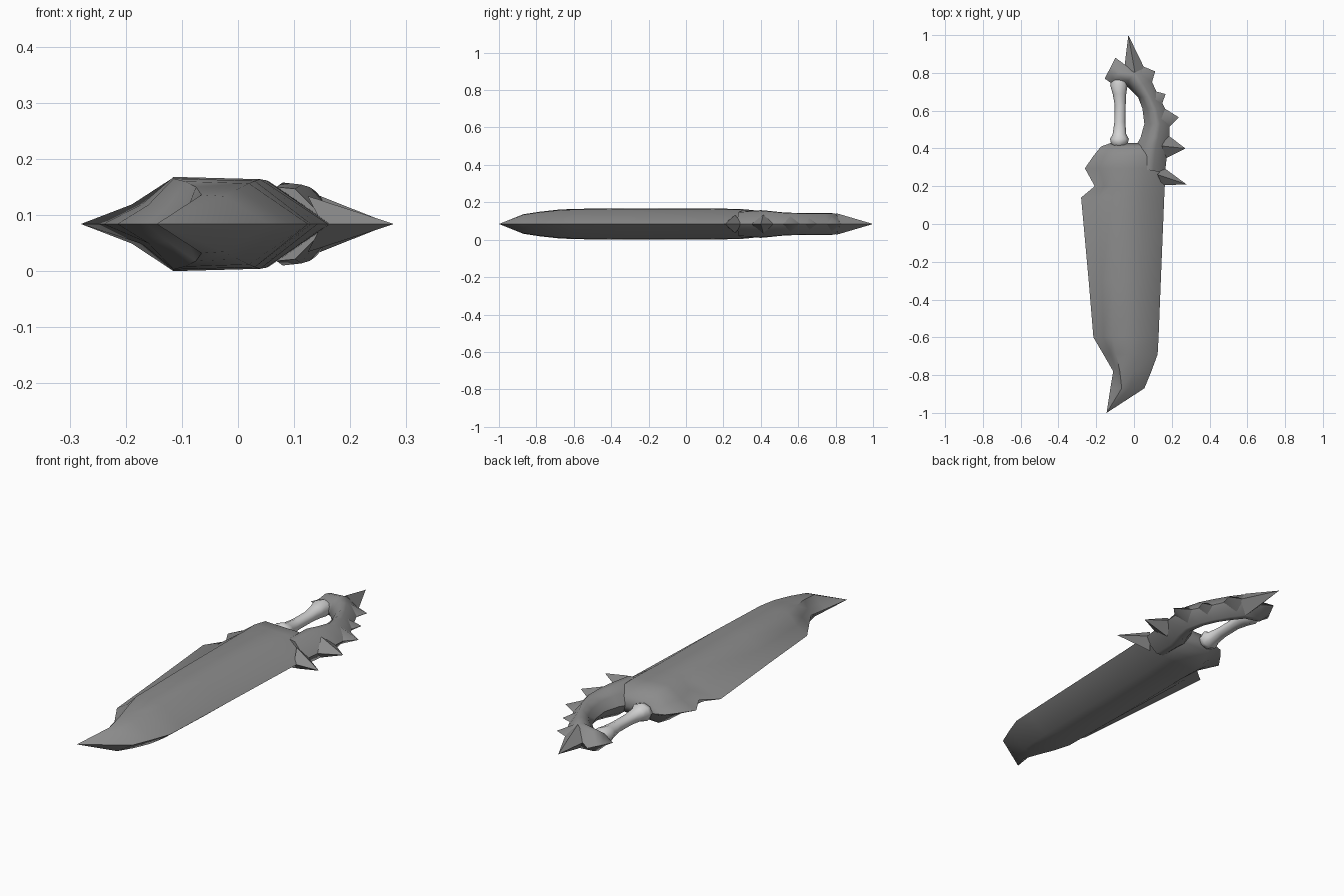
import bpy, bmesh, math
from mathutils import Vector

MID = 0.084  # height of the flat symmetry plane


def material(name, rgb):
    m = bpy.data.materials.new(name)
    m.diffuse_color = (*rgb, 1)
    return m


STEEL = material("dark grey", (0.26, 0.26, 0.26))
BONE = material("pale grey", (0.68, 0.68, 0.68))


def finish(name, bm, mat, angle=60):
    bmesh.ops.remove_doubles(bm, verts=bm.verts, dist=0.0005)
    bmesh.ops.recalc_face_normals(bm, faces=bm.faces)
    me = bpy.data.meshes.new(name)
    bm.to_mesh(me)
    bm.free()
    me.materials.append(mat)
    ob = bpy.data.objects.new(name, me)
    bpy.context.collection.objects.link(ob)
    bpy.ops.object.select_all(action='DESELECT')
    ob.select_set(True)
    bpy.context.view_layer.objects.active = ob
    bpy.ops.object.shade_smooth_by_angle(angle=math.radians(angle))
    return ob


def loft(name, rings, mat, angle=60):
    """Skin a list of closed rings of equal length and cap both ends."""
    bm = bmesh.new()
    vs = [[bm.verts.new(p) for p in r] for r in rings]
    n = len(vs[0])
    for a, b in zip(vs, vs[1:]):
        for i in range(n):
            j = (i + 1) % n
            bm.faces.new((a[i], a[j], b[j], b[i]))
    bm.faces.new(vs[0])
    bm.faces.new(vs[-1][::-1])
    bmesh.ops.dissolve_degenerate(bm, dist=0.0005, edges=bm.edges)
    return finish(name, bm, mat, angle)


def section(points):
    """Mirror (x, y, height) points, running edge to edge, across the middle plane."""
    top = [(x, y, MID + h) for x, y, h in points]
    bottom = [(x, y, MID - h) for x, y, h in points[-2:0:-1]]
    return top + bottom


# Blade: y, left edge, left ridge, right ridge, right edge, half thickness
blade_rows = [
    (-1.00, -0.145, -0.145, -0.145, -0.145, 0),
    (-0.87, -0.125, -0.065, -0.025, 0.055, 0.052),
    (-0.78, -0.110, -0.075, 0.000, 0.092, 0.066),
    (-0.69, -0.162, -0.095, 0.020, 0.125, 0.076),
    (-0.60, -0.215, -0.115, 0.030, 0.130, 0.081),
    (-0.30, -0.240, -0.115, 0.040, 0.142, 0.084),
    (0.14, -0.280, -0.115, 0.045, 0.160, 0.083),
    (0.20, -0.208, -0.115, 0.050, 0.163, 0.082),
    (0.295, -0.260, -0.120, 0.055, 0.166, 0.080),
    (0.36, -0.215, -0.110, 0.060, 0.166, 0.074),
    (0.41, -0.175, -0.100, 0.055, 0.150, 0.040),
    (0.43, -0.120, -0.080, 0.030, 0.100, 0),
]
rings = []
for y, l, a, b, r, h in blade_rows:
    rings.append(section([(l, y, 0), (l + (a - l) * 0.55, y, h * 0.42), (a, y, h),
                          (b, y, h * 0.95), (r, y, 0)]))
loft("blade", rings, STEEL)

# Knuckle guard curving into the pommel: inner x, y, outer x, y, half thickness
guard_rows = [
    (0.000, 0.300, 0.164, 0.270, 0.066),
    (0.010, 0.415, 0.176, 0.380, 0.074),
    (0.034, 0.455, 0.186, 0.455, 0.069),
    (0.055, 0.530, 0.190, 0.530, 0.061),
    (0.045, 0.610, 0.165, 0.610, 0.059),
    (0.022, 0.670, 0.128, 0.680, 0.058),
    (-0.020, 0.712, 0.092, 0.760, 0.058),
    (-0.050, 0.740, 0.045, 0.835, 0.058),
    (-0.120, 0.745, -0.050, 0.845, 0.048),
    (-0.155, 0.770, -0.098, 0.880, 0),
]
rings = []
for ix, iy, ox, oy, h in guard_rows:
    pts = [(ix + (ox - ix) * t, iy + (oy - iy) * t, h * k)
           for t, k in ((0, 0), (0.2, 0.62), (0.42, 1), (0.62, 0.95), (1, 0))]
    rings.append(section(pts))
loft("guard", rings, STEEL)


def spike(name, a, b, tip, depth, h):
    """Flattened pyramid whose thick root is sunk into the guard."""
    a, b, tip = (Vector((*p, MID)) for p in (a, b, tip))
    root = (a + b) / 2
    root += (root - tip).normalized() * depth
    up = Vector((0, 0, h))
    bm = bmesh.new()
    va, vb, vt, vu, vd = (bm.verts.new(p) for p in (a, b, tip, root + up, root - up))
    for f in ((va, vu, vt), (vu, vb, vt), (vb, vd, vt), (vd, va, vt), (va, vd, vb, vu)):
        bm.faces.new(f)
    finish(name, bm, STEEL)


# Spikes along the outside of the guard, and the pommel point
spikes = [
    ((0.150, 0.205), (0.155, 0.300), (0.278, 0.210), 0.03, 0.050),
    ((0.172, 0.350), (0.180, 0.470), (0.272, 0.400), 0.03, 0.050),
    ((0.183, 0.510), (0.165, 0.610), (0.237, 0.565), 0.03, 0.042),
    ((0.145, 0.625), (0.105, 0.705), (0.167, 0.688), 0.03, 0.040),
    ((0.092, 0.740), (0.040, 0.838), (0.112, 0.808), 0.03, 0.040),
]
for i, s in enumerate(spikes):
    spike("guard_spike_%d" % (i + 1), *s)
spike("pommel_point", (-0.052, 0.820), (0.055, 0.825), (-0.030, 1.0), 0.02, 0.058)

# Bone grip: y, centre x, radius
grip_rows = [(0.405, -0.080, 0.022), (0.425, -0.078, 0.044), (0.450, -0.077, 0.050),
             (0.475, -0.077, 0.036), (0.540, -0.075, 0.029), (0.630, -0.073, 0.029),
             (0.690, -0.077, 0.036), (0.735, -0.080, 0.046), (0.770, -0.080, 0.036)]
rings = []
for y, x, r in grip_rows:
    rings.append([(x + r * math.cos(k * math.tau / 8), y, MID + 0.85 * r * math.sin(k * math.tau / 8))
                  for k in range(8)])
loft("grip", rings, BONE)
